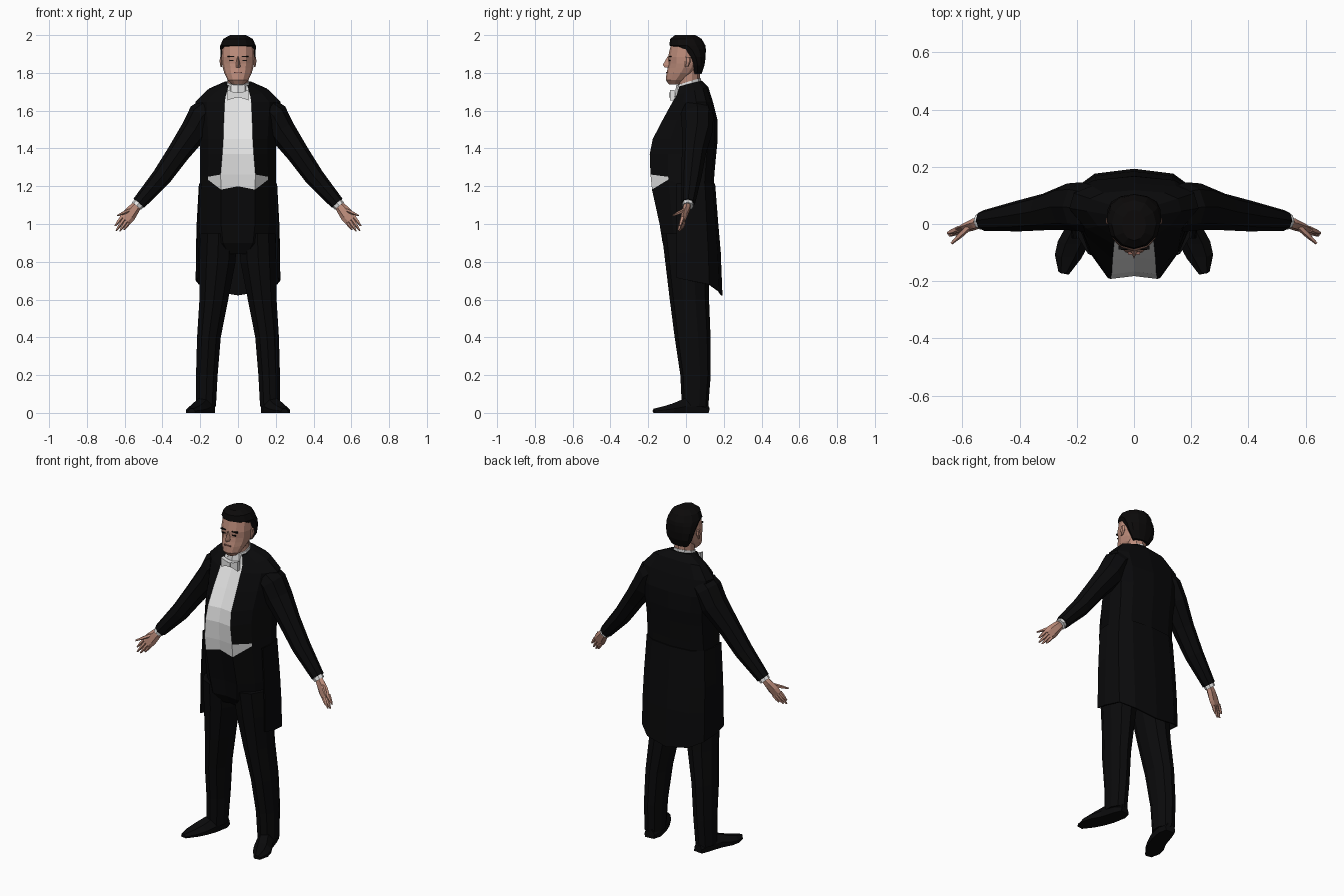
import bpy, bmesh, math
from mathutils import Vector

if "Cube" in bpy.data.objects:
    bpy.data.objects.remove(bpy.data.objects["Cube"])


def material(name, rgb):
    m = bpy.data.materials.new(name)
    m.diffuse_color = (*rgb, 1)
    m.use_nodes = True
    m.node_tree.nodes["Principled BSDF"].inputs["Base Color"].default_value = m.diffuse_color
    return m


BLACK = material("black cloth", (.003, .003, .0034))
HAIR = material("black hair", (.0035, .003, .003))
WHITE = material("white linen", (.78, .78, .78))
SKIN = material("skin", (.50, .26, .195))
LIP = material("lips", (.30, .13, .10))


def build(name, verts, faces, mats, rule=None, smooth=False):
    me = bpy.data.meshes.new(name)
    me.from_pydata([tuple(v) for v in verts], [], faces)
    for m in mats:
        me.materials.append(m)
    if rule:
        for p in me.polygons:
            p.material_index = rule(p.index)
    bm = bmesh.new()
    bm.from_mesh(me)
    bmesh.ops.recalc_face_normals(bm, faces=bm.faces)
    bm.to_mesh(me)
    bm.free()
    ob = bpy.data.objects.new(name, me)
    bpy.context.collection.objects.link(ob)
    return ob


def loft(name, rings, mats, closed=True, rule=None, side=1):
    """Skin a list of equal-length point rings; closed rings get end caps."""
    n = len(rings[0])
    verts = [(v[0] * side, v[1], v[2]) for r in rings for v in r]
    cols = n if closed else n - 1
    faces = [(i * n + j, i * n + (j + 1) % n, (i + 1) * n + (j + 1) % n, (i + 1) * n + j)
             for i in range(len(rings) - 1) for j in range(cols)]
    if closed:
        faces += [tuple(range(n)), tuple(range(len(verts) - n, len(verts)))]
    return build(name, verts, faces, mats, rule)


def oval(z, rx, yf, yb, n=12, cx=0, slope=0):
    """Level oval ring from front yf to back yb."""
    pts = []
    for k in range(n):
        a = 2 * math.pi * k / n - math.pi / 2
        y = (yf + yb) / 2 + (yb - yf) / 2 * math.sin(a)
        pts.append((cx + rx * math.cos(a), y, z + slope * y))
    return pts


def tube(name, path, mats, side=1, n=8):
    """Limb along a path of (x, y, z, width radius, depth radius)."""
    rings = []
    for i, p in enumerate(path):
        d = Vector(path[min(i + 1, len(path) - 1)][:3]) - Vector(path[max(i - 1, 0)][:3])
        d.normalize()
        a = Vector((0, 1, 0)).cross(d).normalized()
        b = d.cross(a)
        rings.append([Vector(p[:3]) + a * p[3] * math.cos(t) + b * p[4] * math.sin(t)
                      for t in (2 * math.pi * k / n for k in range(n))])
    return loft(name, rings, mats, side=side)


def box(name, c, s, mat):
    v = [(c[0] + i * s[0] / 2, c[1] + j * s[1] / 2, c[2] + k * s[2] / 2)
         for i in (-1, 1) for j in (-1, 1) for k in (-1, 1)]
    f = [(0, 1, 3, 2), (4, 6, 7, 5), (0, 4, 5, 1), (2, 3, 7, 6), (0, 2, 6, 4), (1, 5, 7, 3)]
    return build(name, v, f, [mat])


def mix(a, b, t):
    return a + (b - a) * t


# Jacket body with shirt front: z, lapel x, front y, half width, side y, back y
ROWS = [(1.738, .052, -.03, .075, .03, .085), (1.695, .064, -.045, .165, .045, .118),
        (1.645, .07, -.068, .226, .055, .143), (1.55, .075, -.12, .215, .055, .167),
        (1.45, .078, -.172, .205, .045, .168), (1.37, .083, -.188, .20, .035, .16),
        (1.262, .092, -.184, .20, .03, .15), (1.19, .09, -.176, .203, .02, .147),
        (1.0, .09, -.136, .21, .02, .15), (.9, .08, -.12, .20, .02, .13),
        (.84, .05, -.08, .15, .02, .1)]
WAIST = 6
rings = []
for i, (z, xl, yf, xs, ym, yb) in enumerate(ROWS):
    dz = [0] * 7
    if i == WAIST:
        dz[2] = -.012
    if i == WAIST + 1:
        dz[:3] = [.01, -.008, .045]
    half = [(0, yf + .006), (xl, yf - .004), (mix(xl, xs, .62), mix(yf, ym, .42)), (xs, ym),
            (.93 * xs, mix(ym, yb, .6)), (.65 * xs, mix(ym, yb, .88)), (0, yb)]
    pts = [(x, y, z + d + (.25 * y if i < 2 else 0)) for (x, y), d in zip(half, dz)]
    rings.append(pts + [(-x, y, w) for x, y, w in pts[-2:0:-1]])


def shirt_rule(f):
    row, col = divmod(f, 12)
    seg = min(col, 11 - col)
    return int((seg == 0 and row <= WAIST) or (seg == 1 and row == WAIST))


loft("jacket_and_shirt", rings, [BLACK, WHITE], rule=shirt_rule)

# Tailcoat skirt, open at the front, longest at the back
HEM = (.715, .70, .68, .645, .622)
rings = []
for z, xs, yb in ((1.215, .203, .15), (1.0, .215, .167), (.85, .219, .18), (None, .22, .189)):
    half = [(.97 * xs, -.05), (xs, .02), (.93 * xs, mix(.02, yb, .6)),
            (.62 * xs, mix(.02, yb, .9)), (0, yb)]
    pts = [(x, y, z or h) for (x, y), h in zip(half, HEM)]
    rings.append(pts + [(-x, y, w) for x, y, w in pts[-2::-1]])
skirt = loft("coat_tails", rings, [BLACK], closed=False)
mod = skirt.modifiers.new("cloth", 'SOLIDIFY')
mod.thickness, mod.offset = .008, 0

for side, tag in ((1, "left"), (-1, "right")):
    # Trouser legs
    legs = [(.95, .102, .1, -.128, .12), (.8, .108, .1, -.11, .12), (.6, .128, .08, -.086, .122),
            (.4, .154, .066, -.06, .13), (.2, .165, .06, -.03, .131), (.035, .17, .056, -.022, .118)]
    loft(tag + "_trouser_leg", [oval(z, rx, yf, yb, 10, cx) for z, cx, rx, yf, yb in legs],
         [BLACK], side=side)

    # Shoes: x, y, half width, height
    shoe = [(.162, .115, .028, .05), (.165, .07, .043, .075), (.185, -.01, .048, .075),
            (.213, -.07, .053, .05), (.23, -.115, .046, .036), (.246, -.172, .018, .022)]
    loft(tag + "_shoe", [[(x - w, y, 0), (x - w, y - .005, h * .45), (x - w * .5, y, h),
                          (x + w * .5, y, h), (x + w, y + .01, h * .45), (x + w, y + .005, 0)]
                         for x, y, w, h in shoe], [BLACK], side=side)

    # Sleeve, shirt cuff and palm
    tube(tag + "_sleeve", [(.15, .055, 1.605, .07, .08), (.185, .06, 1.575, .08, .086),
                           (.23, .06, 1.495, .074, .082), (.315, .042, 1.377, .06, .064),
                           (.405, .028, 1.248, .052, .054), (.525, .012, 1.11, .037, .036)],
         [BLACK], side)
    tube(tag + "_cuff", [(.51, .012, 1.127, .031, .03), (.537, .01, 1.095, .031, .03)],
         [WHITE], side)
    tube(tag + "_palm", [(.525, .01, 1.11, .022, .018), (.55, .002, 1.08, .03, .02),
                         (.578, -.01, 1.045, .037, .016), (.598, -.018, 1.02, .033, .012)],
         [SKIN], side, 6)

    # Fingers: base to tip; the last one is the thumb
    fingers = [((.616, -.018, 1.035), (.651, -.032, .99)), ((.603, -.02, 1.025), (.645, -.04, .966)),
               ((.59, -.018, 1.015), (.626, -.036, .962)), ((.577, -.012, 1.01), (.604, -.026, .97)),
               ((.57, -.004, 1.075), (.638, -.068, 1.045))]
    for k, (p, q) in enumerate(fingers):
        m = [mix(a, b, .55) for a, b in zip(p, q)]
        tube(f"{tag}_{'thumb' if k == 4 else 'finger'}_{k + 1}",
             [(*p, .011, .012), (*m, .009, .01), (*q, .004, .005)], [SKIN], side, 5)

    # Ears and eyebrows
    loft(tag + "_ear", [oval(z, r, -.005, b, 6, .089) for z, r, b in
                        ((1.83, .004, .012), (1.86, .01, .026), (1.885, .007, .024))],
         [SKIN], side=side)
    box(tag + "_eyebrow", (.035 * side, -.083, 1.887), (.04, .012, .007), HAIR)
    box(tag + "_eye", (.034 * side, -.0855, 1.866), (.022, .009, .006), HAIR)

    # Bow tie wing
    loft(tag + "_bow_wing", [[(x, -.085, 1.682 - h), (x, -.085, 1.682 + h),
                              (x, -.06, 1.682 + h), (x, -.06, 1.682 - h)]
                             for x, h in ((.004, .012), (.03, .018), (.055, .028))],
         [WHITE], side=side)

box("bow_knot", (0, -.075, 1.682), (.02, .028, .026), WHITE)

# Neck and stand-up collar
loft("neck", [oval(z, .055, yf, yb, 10) for z, yf, yb in ((1.70, -.04, .07), (1.83, -.05, .075))], [SKIN])
loft("shirt_collar", [oval(z, r, yf, yb, 10, slope=.3) for z, r, yf, yb in
                      ((1.69, .068, -.06, .08), (1.75, .06, -.052, .078))], [WHITE])

# Head: z, half width, front y, back y
HEAD = [(1.738, .03, -.09, -.03), (1.762, .055, -.107, .0), (1.80, .073, -.103, .05),
        (1.825, .08, -.097, .07), (1.85, .085, -.093, .078), (1.885, .087, -.095, .085),
        (1.95, .082, -.08, .08)]
loft("head", [oval(*r) for r in HEAD], [SKIN])
loft("nose", [[(-w, -.075, z), (0, yf, z), (w, -.075, z)] for z, w, yf in
              ((1.888, .01, -.097), (1.842, .018, -.123), (1.828, .02, -.112))], [SKIN])
box("mouth", (0, -.1, 1.803), (.042, .012, .006), LIP)

# Hair cap, lower at the back
CAP = [(1.795, .055, .035, .083), (1.84, .083, .025, .098), (1.885, .092, .0, .104),
       (1.925, .094, -.045, .105), (1.945, .094, -.088, .103), (1.98, .078, -.084, .083),
       (2.0, .042, -.058, .05)]
loft("hair", [oval(*r) for r in CAP], [HAIR])
